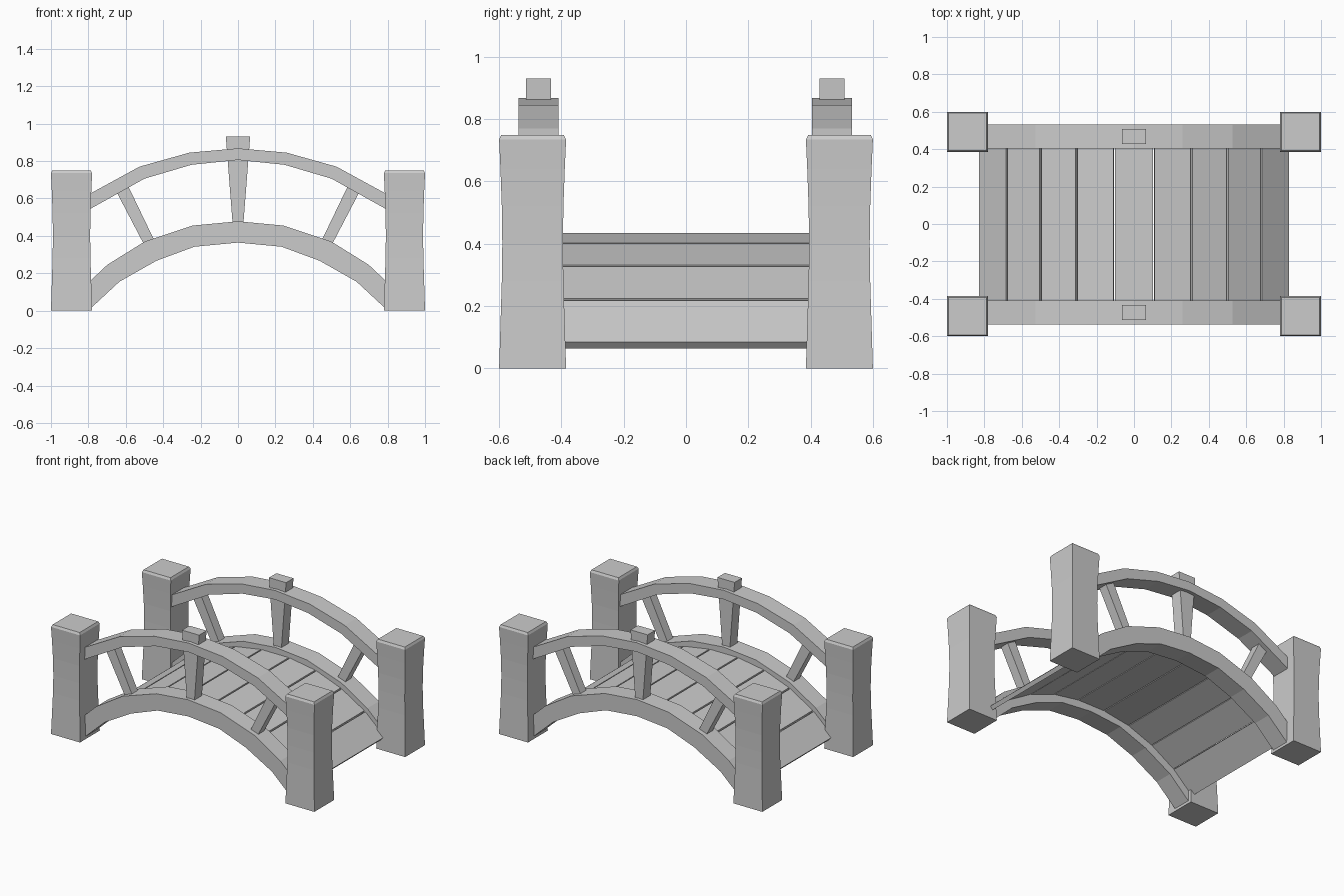
import bpy, math
from mathutils import Vector

if "Cube" in bpy.data.objects:
    bpy.data.objects.remove(bpy.data.objects["Cube"])


def make(name, verts, faces):
    me = bpy.data.meshes.new(name)
    me.from_pydata(verts, [], faces)
    me.update()
    ob = bpy.data.objects.new(name, me)
    bpy.context.collection.objects.link(ob)
    return ob


def extrude_y(name, profile, y0, y1):
    """Prism from an x/z outline (counter-clockwise seen from the front)."""
    n = len(profile)
    verts = [(x, y0, z) for x, z in profile] + [(x, y1, z) for x, z in profile]
    faces = [tuple(range(n)), tuple(range(2 * n - 1, n - 1, -1))]
    faces += [(i, i + n, (i + 1) % n + n, (i + 1) % n) for i in range(n)]
    return make(name, verts, faces)


def arch(name, top, bottom, y0, y1):
    """Symmetric arch as a strip of box segments from half outlines (x >= 0)."""
    t = [(-x, z) for x, z in reversed(top[1:])] + top
    b = [(-x, z) for x, z in reversed(bottom[1:])] + bottom
    n = len(t)
    verts = [(x, y, z) for y in (y0, y1) for row in (b, t) for x, z in row]
    faces = []
    for i in range(n - 1):
        j = i + 1
        faces += [(i, j, n + j, n + i),
                  (2*n + j, 2*n + i, 3*n + i, 3*n + j),
                  (n + i, n + j, 3*n + j, 3*n + i),
                  (j, i, 2*n + i, 2*n + j)]
    faces += [(0, n, 3*n, 2*n), (n-1, 3*n-1, 4*n-1, 2*n-1)]
    return make(name, verts, faces)


def post(name, cx, cy):
    """Square post with a gentle waist and chamfered top."""
    rings = [(0, 1), (.14, .96), (.28, .92), (.4, .905), (.52, .92),
             (.64, .96), (.735, 1), (.75, .93)]
    verts, faces = [], [(3, 2, 1, 0)]
    for z, s in rings:
        verts += [(cx + sx * .11 * s, cy + sy * .1075 * s, z)
                  for sx, sy in ((-1, -1), (1, -1), (1, 1), (-1, 1))]
    for r in range(len(rings) - 1):
        for i in range(4):
            a, b = r * 4 + i, r * 4 + (i + 1) % 4
            faces.append((a, b, b + 4, a + 4))
    k = len(verts)
    faces.append((k - 4, k - 3, k - 2, k - 1))
    return make(name, verts, faces)


# Half outlines of the two arches
beam_top = [(0, .478), (.243, .455), (.5, .369), (.698, .246), (.83, .122)]
beam_bot = [(0, .364), (.233, .342), (.436, .267), (.634, .155), (.79, .01)]
rail_top = [(0, .868), (.26, .845), (.527, .77), (.783, .63), (.83, .605)]
rail_bot = [(0, .806), (.249, .78), (.5, .706), (.783, .548), (.81, .533)]

for side, s, yc in (("front", -1, -.474), ("back", 1, .469)):
    y0, y1 = yc - .064, yc + .064
    # Corner posts
    for end, e in (("left", -1), ("right", 1)):
        post(f"{side}_{end}_post", e * .89, s * .4925)
    # Curved deck beam and handrail
    arch(f"{side}_beam", beam_top, beam_bot, y0, y1)
    arch(f"{side}_handrail", rail_top, rail_bot, y0, y1)
    # Tapered centre post poking through the rail
    extrude_y(f"{side}_centre_post",
              [(-.026, .43), (.026, .43), (.065, .93), (-.065, .93)],
              yc - .04, yc + .04)
    # Slanted struts
    right = [(.435, .35), (.487, .324), (.665, .665), (.602, .697)]
    extrude_y(f"{side}_right_strut", right, yc - .032, yc + .032)
    extrude_y(f"{side}_left_strut", [(-x, z) for x, z in reversed(right)],
              yc - .032, yc + .032)

# Deck planks laid along the arch
half = [(.106, .435), (.307, .402), (.5, .33), (.68, .222), (.83, .085)]
line = [(-x, z) for x, z in reversed(half)] + half
gap, thick = .005, .028
for i in range(len(line) - 1):
    a, b = Vector(line[i]), Vector(line[i + 1])
    d = (b - a).normalized()
    n = Vector((-d.y, d.x)) * thick
    if i > 0:
        a = a + d * gap
    if i < len(line) - 2:
        b = b - d * gap
    extrude_y(f"plank_{i + 1}", [tuple(a - n), tuple(b - n), tuple(b), tuple(a)],
              -.415, .415)
